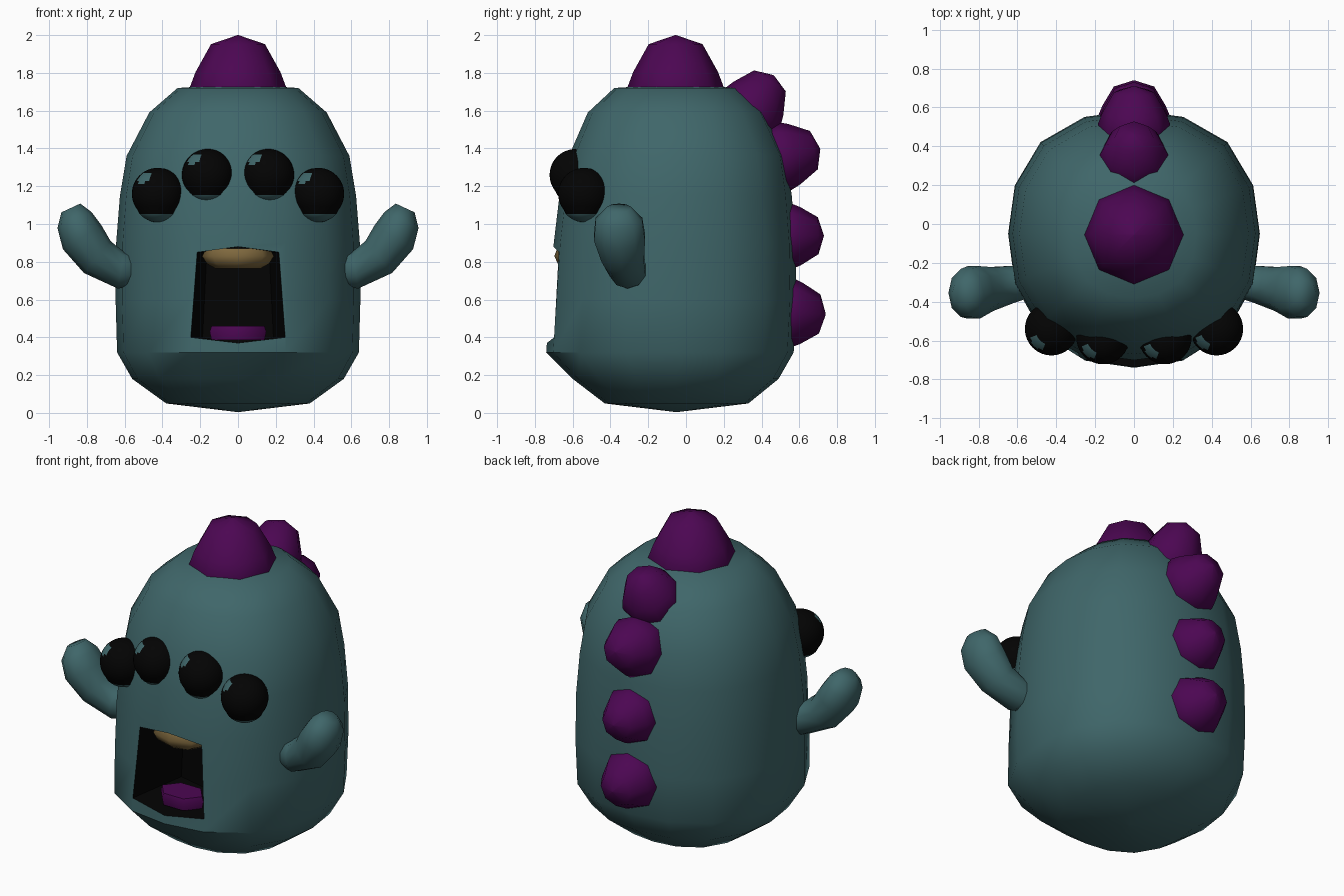
import bpy, bmesh, math
from mathutils import Vector

default = bpy.data.objects.get("Cube")
if default:
    bpy.data.objects.remove(default)


def material(name, r, g, b):
    m = bpy.data.materials.new(name)
    m.use_nodes = True
    m.diffuse_color = (r, g, b, 1)
    bsdf = next(n for n in m.node_tree.nodes if n.type == 'BSDF_PRINCIPLED')
    bsdf.inputs["Base Color"].default_value = (r, g, b, 1)
    return m


SKIN = material("teal_skin", 0.05, 0.134, 0.143)
BLACK = material("black", 0.001, 0.001, 0.001)
PURPLE = material("purple", 0.072, 0.002, 0.085)
TAN = material("tooth_tan", 0.22, 0.145, 0.05)


def finish(name, bm, mats, angle=40):
    """Turn a bmesh into a shaded object."""
    bmesh.ops.recalc_face_normals(bm, faces=bm.faces)
    mesh = bpy.data.meshes.new(name)
    bm.to_mesh(mesh)
    bm.free()
    for m in mats:
        mesh.materials.append(m)
    ob = bpy.data.objects.new(name, mesh)
    bpy.context.collection.objects.link(ob)
    shade(ob, angle)
    return ob


def shade(ob, angle):
    bpy.ops.object.select_all(action='DESELECT')
    ob.select_set(True)
    bpy.context.view_layer.objects.active = ob
    bpy.ops.object.shade_smooth_by_angle(angle=math.radians(angle))


def loft(bm, rings):
    """Skin a list of equal rings of points and cap both ends."""
    loops = [[bm.verts.new(p) for p in ring] for ring in rings]
    n = len(loops[0])
    for a, b in zip(loops, loops[1:]):
        for i in range(n):
            j = (i + 1) % n
            bm.faces.new((a[i], a[j], b[j], b[i]))
    bm.faces.new(loops[0])
    bm.faces.new(loops[-1])


def ring(center, u, v, n=8):
    c, u, v = Vector(center), Vector(u), Vector(v)
    angles = [math.tau * i / n for i in range(n)]
    return [c + u * math.cos(a) + v * math.sin(a) for a in angles]


def body_ring(z, half_width, front, back):
    """Slightly squared ring whose front and back reach differ."""
    mid = -0.05
    points = []
    for i in range(16):
        a = math.tau * i / 16
        square = 1 + 0.05 * math.sin(2 * a) ** 2
        reach = back - mid if math.sin(a) > 0 else mid - front
        points.append((half_width * math.cos(a) * square,
                       mid + reach * math.sin(a) * square, z))
    return points


# Body: blunt rounded column, widest low down: height, half width, front, back
profile = (
    (0.005, 0.01, -0.06, -0.04),
    (0.05, 0.38, -0.43, 0.33),
    (0.18, 0.56, -0.60, 0.49),
    (0.32, 0.64, -0.74, 0.57),
    (0.60, 0.648, -0.72, 0.585),
    (0.90, 0.645, -0.70, 0.58),
    (1.15, 0.625, -0.67, 0.56),
    (1.36, 0.59, -0.62, 0.53),
    (1.59, 0.47, -0.52, 0.42),
    (1.72, 0.32, -0.38, 0.27),
    (1.74, 0.01, -0.06, -0.04),
)
bm = bmesh.new()
loft(bm, [body_ring(*level) for level in profile])
body = finish("body", bm, [SKIN, BLACK])

# Mouth: tapering dark cavity cut into the front
bm = bmesh.new()
outline = [(-0.25, 0.4), (0, 0.37), (0.25, 0.4), (0.22, 0.85), (0, 0.88), (-0.22, 0.85)]
loft(bm, [[(x * s, y, z) for x, z in outline]
          for y, s in ((-0.95, 1.1), (-0.7, 1.0), (-0.3, 0.75))])
for f in bm.faces:
    f.material_index = 1
cutter = finish("mouth_cutter", bm, [SKIN, BLACK])
cutter.hide_render = True
bpy.context.view_layer.objects.active = body
cut = body.modifiers.new("mouth", 'BOOLEAN')
cut.object = cutter
cut.operation = 'DIFFERENCE'
cut.solver = 'EXACT'
bpy.ops.object.modifier_apply(modifier=cut.name)
bpy.data.objects.remove(cutter)
shade(body, 60)

# Tooth plate and tongue: faceted discs inside the mouth
for name, mat, n, levels in (
        ("upper_teeth", TAN, 8, ((0.765, 0.12), (0.79, 0.165), (0.83, 0.19), (0.87, 0.17))),
        ("tongue", PURPLE, 6, ((0.385, 0.14), (0.43, 0.15), (0.46, 0.14)))):
    bm = bmesh.new()
    loft(bm, [ring((0, -0.56, z), (r, 0, 0), (0, r * 0.72, 0), n) for z, r in levels])
    finish(name, bm, [mat], 60)

# Back spikes: low domes along the spine, largest on the crown
spikes = (
    ("crown_spike", (-0.055, 1.7), (0, 1), 0.255, 0.3),
    ("neck_spike", (0.34, 1.6), (0.55, 0.83), 0.18, 0.225),
    ("upper_spike", (0.5, 1.355), (0.98, 0.2), 0.185, 0.215),
    ("middle_spike", (0.54, 0.935), (1, 0.02), 0.175, 0.19),
    ("lower_spike", (0.54, 0.53), (1, -0.04), 0.185, 0.2),
)
for name, (y, z), (dy, dz), radius, height in spikes:
    bm = bmesh.new()
    axis = Vector((0, dy, dz)).normalized()
    side = Vector((0, -axis.z, axis.y))
    base = Vector((0, y, z))
    loft(bm, [ring(base + axis * height * h, (radius * r, 0, 0), side * radius * r)
              for h, r in ((-0.2, 0.95), (0.08, 1), (0.35, 0.88), (0.84, 0.56), (1, 0.01))])
    finish(name, bm, [PURPLE], 80)

# Eyes: black balls with a lower lid and a small glint, plus the arms
glint = Vector((-0.55, -0.55, 0.63)).normalized()
for label, s in (("left", 1), ("right", -1)):
    for place, x, y, z in (("inner", 0.16, -0.585, 1.26), ("outer", 0.425, -0.54, 1.16)):
        bm = bmesh.new()
        bmesh.ops.create_uvsphere(bm, u_segments=32, v_segments=24, radius=0.137)
        for f in bm.faces:
            d = f.calc_center_median().normalized()
            f.material_index = 1 if d.z < -0.68 or d.dot(glint) > 0.96 else 0
        # the lid bulges a little below the ball
        for v in bm.verts:
            if v.co.z < -0.09:
                v.co.z *= 1.1
        bmesh.ops.translate(bm, verts=bm.verts, vec=(s * x, y, z))
        finish(f"{label}_{place}_eye", bm, [BLACK, SKIN], 60)

    # Arm: bent tube, position, direction tilt, radius and depth radius
    path = (
        ((0.5, -0.29, 0.76), 0, 0.085, 0.08),
        ((0.62, -0.31, 0.755), 10, 0.098, 0.1),
        ((0.745, -0.335, 0.825), 40, 0.11, 0.118),
        ((0.825, -0.352, 0.93), 58, 0.12, 0.142),
        ((0.865, -0.355, 1.02), 65, 0.1, 0.13),
        ((0.885, -0.355, 1.085), 65, 0.055, 0.065),
    )
    bm = bmesh.new()
    rings = []
    for p, tilt, r, depth in path:
        a = math.radians(tilt)
        rings.append([(s * q.x, q.y, q.z) for q in
                      ring(p, (-r * math.sin(a), 0, r * math.cos(a)), (0, depth, 0), 10)])
    loft(bm, rings)
    finish(f"{label}_arm", bm, [SKIN], 80)
